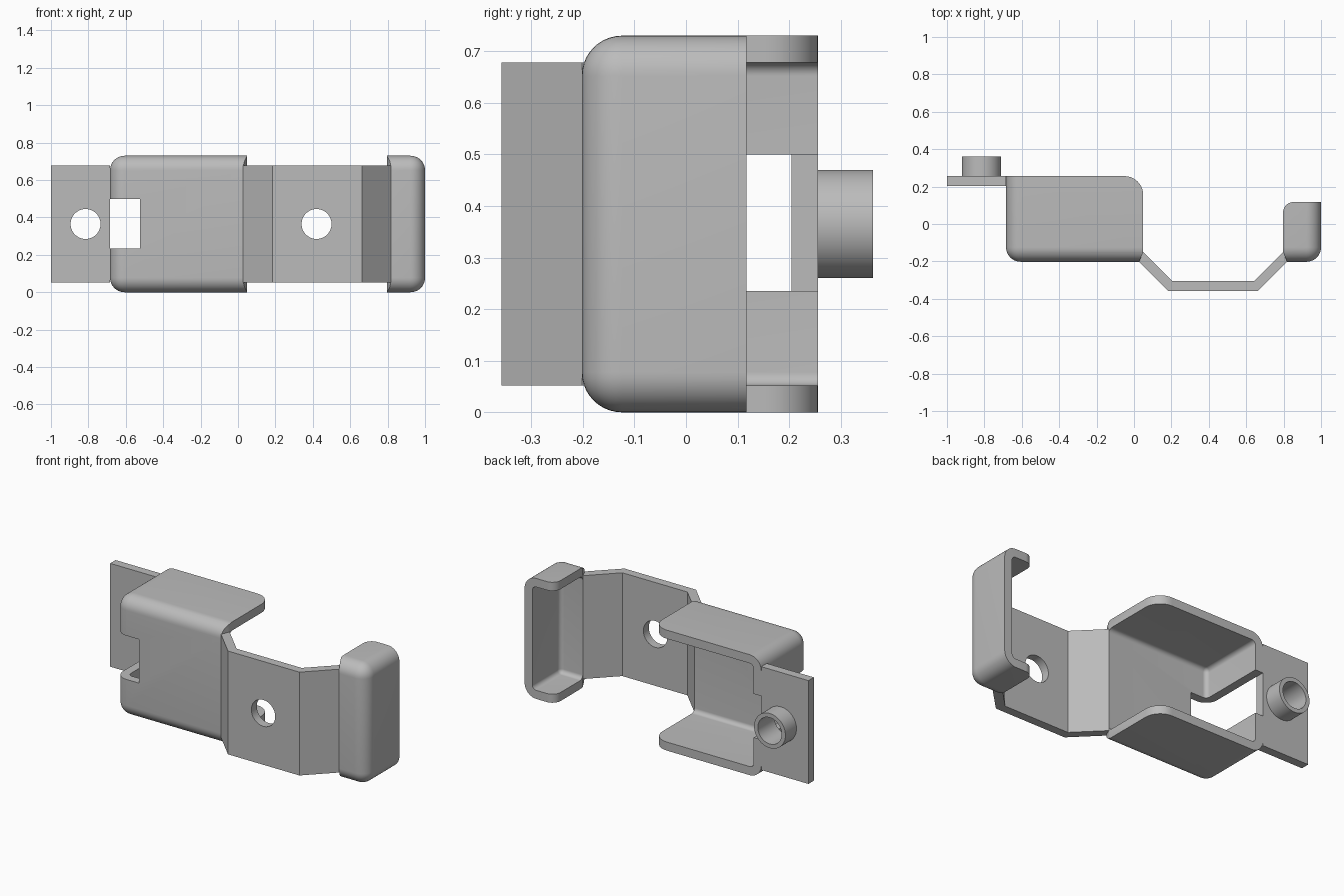
import bpy, bmesh
from math import radians
from mathutils import Matrix, Vector

if "Cube" in bpy.data.objects:
    bpy.data.objects.remove(bpy.data.objects["Cube"], do_unlink=True)

T = 0.052          # sheet thickness
R = 0.078          # outer bend radius
H = 0.73           # overall height
MID = H / 2
FRONT, BACK = -0.202, 0.256
DIP = 0.156        # how far the strap steps forward
MITRE = T * 0.414  # mitre offset of a 45 degree bend
HOLE = 0.08

steel = bpy.data.materials.new("grey steel")
steel.use_nodes = True
steel.diffuse_color = (0.5, 0.5, 0.5, 1)
steel.node_tree.nodes["Principled BSDF"].inputs["Base Color"].default_value = (0.5, 0.5, 0.5, 1)


def finish(name, bm):
    bmesh.ops.recalc_face_normals(bm, faces=bm.faces)
    mesh = bpy.data.meshes.new(name)
    bm.to_mesh(mesh)
    bm.free()
    mesh.materials.append(steel)
    obj = bpy.data.objects.new(name, mesh)
    bpy.context.collection.objects.link(obj)
    return obj


def box(lo, hi):
    bm = bmesh.new()
    bmesh.ops.create_cube(bm, size=1)
    lo, hi = Vector(lo), Vector(hi)
    for v in bm.verts:
        v.co = Vector(a + (b - a) * (c + 0.5) for a, b, c in zip(lo, hi, v.co))
    return bm


def cylinder(name, x, y0, y1, radius):
    bm = bmesh.new()
    bmesh.ops.create_cone(bm, cap_ends=True, segments=64, radius1=radius, radius2=radius, depth=y1 - y0)
    bmesh.ops.rotate(bm, verts=bm.verts, matrix=Matrix.Rotation(radians(90), 3, "X"))
    bmesh.ops.translate(bm, verts=bm.verts, vec=(x, (y0 + y1) / 2, MID))
    return finish(name, bm)


def cut(obj, cutter):
    """Subtract the cutter, apply, and discard it."""
    cutter.hide_render = True
    mod = obj.modifiers.new("cut", "BOOLEAN")
    mod.operation, mod.solver, mod.object = "DIFFERENCE", "EXACT", cutter
    bpy.context.view_layer.objects.active = obj
    bpy.ops.object.modifier_apply(modifier=mod.name)
    bpy.data.objects.remove(cutter, do_unlink=True)


def bevel(bm, edges, radius):
    bmesh.ops.bevel(bm, geom=edges, offset=radius, segments=10, profile=0.5, affect="EDGES")


def round_bends(bm, u0, y0, radius):
    """Round every edge shared by the closed faces: front, side, top, bottom."""
    def closed(f):
        n = f.normal
        return n.x < -0.5 or n.y < -0.5 or abs(n.z) > 0.5
    bm.normal_update()
    bevel(bm, [e for e in bm.edges if all(closed(f) for f in e.link_faces)], radius)


def shell(name, closed_x, open_x, back, corner):
    """Pressed cup, open at the back and on one side."""
    s = 1 if open_x > closed_x else -1
    u0, u1 = s * closed_x, s * open_x
    bm = box((u0, FRONT, 0), (u1, back, H))
    bevel(bm, [e for e in bm.edges
               if all(v.co.x > u1 - 0.001 and v.co.y > back - 0.001 for v in e.verts)], corner)
    round_bends(bm, u0, FRONT, R)
    # mitre where the cup meets the strap
    geom = bm.verts[:] + bm.edges[:] + bm.faces[:]
    bmesh.ops.bisect_plane(bm, geom=geom, plane_co=(u1, FRONT + T, 0),
                           plane_no=(T, -MITRE, 0), clear_outer=True)
    bmesh.ops.holes_fill(bm, edges=[e for e in bm.edges if e.is_boundary])
    inner = box((u0 + T, FRONT + T, T), (u1 + 0.3, back + 0.3, H - T))
    round_bends(inner, u0, FRONT, R - T)
    for b in (bm, inner):
        bmesh.ops.scale(b, verts=b.verts, vec=(s, 1, 1))
    obj = finish(name, bm)
    cut(obj, finish("cavity", inner))
    return obj


# Large cup with a window through its side and front
TRAY_OPEN, CAP_OPEN = 0.049, 0.797
tray = shell("large_cup", -0.684, TRAY_OPEN, BACK, 0.1)
cut(tray, finish("window", box((-0.9, -0.4, 0.235), (-0.523, 0.4, 0.5))))

# Small end cup
cap = shell("end_cup", 1.0, CAP_OPEN, 0.117, 0.055)

# Bent strap joining the cups
y_in = FRONT + T
inner = [(TRAY_OPEN, y_in), (TRAY_OPEN + DIP, y_in - DIP),
         (CAP_OPEN - DIP, y_in - DIP), (CAP_OPEN, y_in)]
outer = [(x + side * MITRE, y - T) for (x, y), side in zip(inner, (-1, -1, 1, 1))]
bm = bmesh.new()
face = bm.faces.new([bm.verts.new((x, y, T)) for x, y in inner + outer[::-1]])
top = bmesh.ops.extrude_face_region(bm, geom=[face])["geom"]
bmesh.ops.translate(bm, verts=[g for g in top if isinstance(g, bmesh.types.BMVert)],
                    vec=(0, 0, H - 2 * T))
strap = finish("strap", bm)
cut(strap, cylinder("strap_hole", 0.42, -0.5, -0.2, HOLE))

# Mounting flange and its collar, bored through
flange = finish("mounting_flange", box((-1, BACK - T, T), (-0.684, BACK, H - T)))
collar = cylinder("mounting_collar", -0.815, BACK, 0.362, 0.105)
for part in (flange, collar):
    cut(part, cylinder("bore", -0.815, 0, 0.6, HOLE))

# Smooth bends, crisp edges
bpy.ops.object.select_all(action="DESELECT")
for part in (tray, cap, strap, flange, collar):
    part.select_set(True)
bpy.context.view_layer.objects.active = tray
bpy.ops.object.shade_smooth_by_angle(angle=radians(30))
